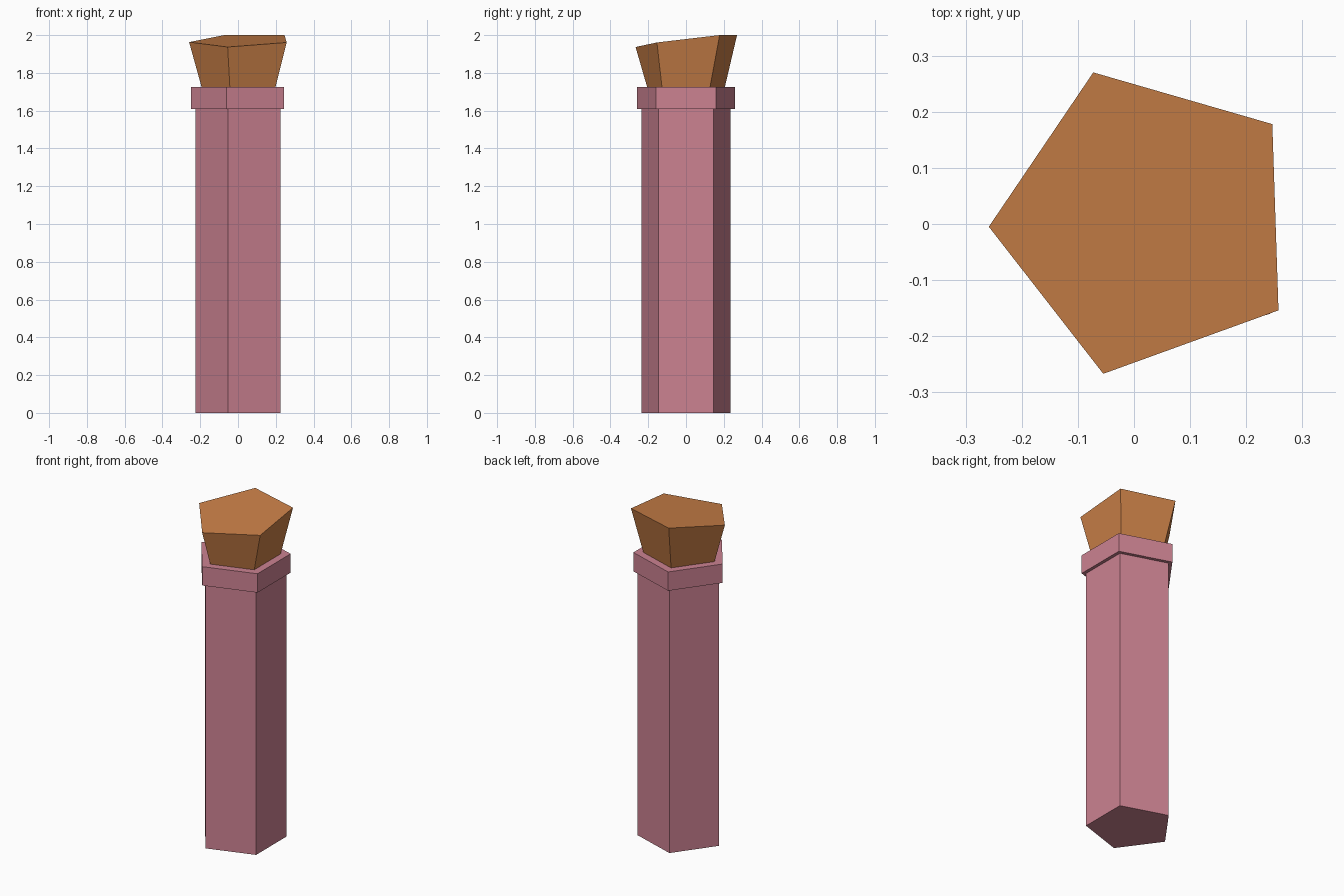
import bpy
import math

if "Cube" in bpy.data.objects:
    bpy.data.objects.remove(bpy.data.objects["Cube"])

CX = 0.0236  # centre of the pentagon axis, so the bounds are centred


def material(name, rgb):
    m = bpy.data.materials.new(name)
    m.diffuse_color = (*rgb, 1.0)
    m.use_nodes = True
    m.node_tree.nodes["Principled BSDF"].inputs["Base Color"].default_value = m.diffuse_color
    return m


pink = material("pink", (0.604, 0.223, 0.285))
brown = material("cork brown", (0.587, 0.214, 0.064))


def ring(radius, heights, turn=0.0, cy=0.0):
    """Pentagon ring, first corner at -x, going counter-clockwise from above."""
    pts = []
    for i in range(5):
        a = math.radians(180 + turn + 72 * i)
        z = heights[i] if isinstance(heights, list) else heights
        pts.append((CX + radius * math.cos(a), cy + radius * math.sin(a), z))
    return pts


def prism(name, rings, mat):
    """Closed solid lofted through pentagon rings."""
    verts = [p for r in rings for p in r]
    faces = [tuple(reversed(range(5)))]
    for k in range(len(rings) - 1):
        b = 5 * k
        for i in range(5):
            j = (i + 1) % 5
            faces.append((b + i, b + j, b + 5 + j, b + 5 + i))
    faces.append(tuple(range(len(verts) - 5, len(verts))))
    me = bpy.data.meshes.new(name)
    me.from_pydata(verts, [], faces)
    me.materials.append(mat)
    ob = bpy.data.objects.new(name, me)
    bpy.context.collection.objects.link(ob)
    return ob


# Tall tube body with the wider collar on top, one solid
prism("tube_with_collar", [
    ring(0.2475, 0.0),
    ring(0.2475, 1.61),
    ring(0.2715, 1.61),
    ring(0.2715, 1.725),
], pink)

# Flared stopper with slanted, slightly turned top
prism("stopper", [
    ring(0.216, 1.724),
    ring(0.2825, [1.963, 1.937, 1.961, 2.0, 2.0], turn=1.9, cy=0.0045),
], brown)
